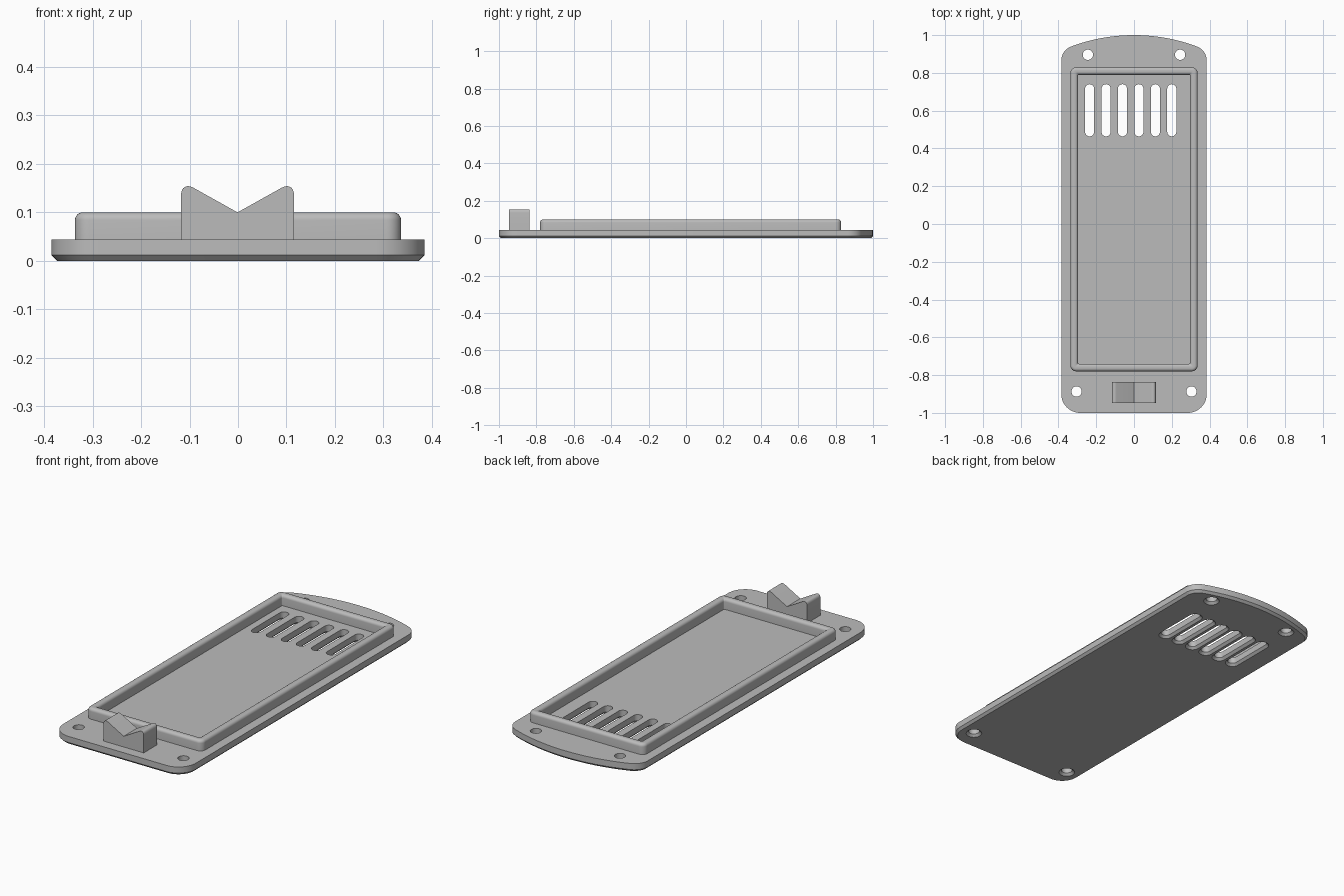
import bpy, bmesh
from math import sin, cos, pi, sqrt, asin, radians

if "Cube" in bpy.data.objects:
    bpy.data.objects.remove(bpy.data.objects["Cube"])

grey = bpy.data.materials.new("grey plastic")
grey.use_nodes = True
grey.diffuse_color = (0.5, 0.5, 0.5, 1)
grey.node_tree.nodes["Principled BSDF"].inputs["Base Color"].default_value = (0.5, 0.5, 0.5, 1)

PLATE_TOP = 0.044
CHAMFER = 0.012


def arc(cx, cy, r, start, end, n):
    return [(cx + r * cos(start + (end - start) * i / n),
             cy + r * sin(start + (end - start) * i / n)) for i in range(n + 1)]


def finish(name, bm):
    bmesh.ops.recalc_face_normals(bm, faces=bm.faces[:])
    mesh = bpy.data.meshes.new(name)
    bm.to_mesh(mesh)
    bm.free()
    mesh.materials.append(grey)
    ob = bpy.data.objects.new(name, mesh)
    bpy.context.collection.objects.link(ob)
    return ob


def loft(name, rings, closed=False):
    """Skin equal-length outlines; cap the ends, or join last to first."""
    bm = bmesh.new()
    loops = [[bm.verts.new((x, y, z)) for x, y in pts] for pts, z in rings]
    pairs = list(zip(loops, loops[1:]))
    if closed:
        pairs.append((loops[-1], loops[0]))
    else:
        bm.faces.new(loops[0])
        bm.faces.new(loops[-1])
    for a, b in pairs:
        for i in range(len(a)):
            j = (i + 1) % len(a)
            bm.faces.new((a[i], a[j], b[j], b[i]))
    return finish(name, bm)


def smooth(ob):
    bpy.ops.object.select_all(action='DESELECT')
    ob.select_set(True)
    bpy.context.view_layer.objects.active = ob
    bpy.ops.object.shade_smooth_by_angle(angle=radians(30))


# Base plate: rounded front corners, bowed back edge, chamfered underside
def plate_outline(d):
    half, rf, rb, bow = 0.385, 0.1, 0.08, 0.95
    bx = half - rb
    by = 1 - bow + sqrt((bow - rb) ** 2 - bx ** 2)
    t = asin(bx / (bow - rb))
    return (arc(half - rf, rf - 1, rf - d, -pi / 2, 0, 12)
            + arc(bx, by, rb - d, 0, pi / 2 - t, 12)
            + arc(0, 1 - bow, bow - d, pi / 2 - t, pi / 2 + t, 32)[1:-1]
            + arc(-bx, by, rb - d, pi / 2 + t, pi, 12)
            + arc(rf - half, rf - 1, rf - d, pi, 1.5 * pi, 12))


plate = loft("base_plate", [(plate_outline(CHAMFER), 0),
                            (plate_outline(0), CHAMFER),
                            (plate_outline(0), PLATE_TOP)])


# Vent slots and screw holes, each flared at the underside
def cut(x, y, r, half_len):
    def ring(rad):
        return (arc(x, y + half_len, rad, 0, pi, 16)
                + arc(x, y - half_len, rad, pi, 2 * pi, 16))
    below = 0.004
    cutter = loft("cutter", [(ring(r + CHAMFER + below), -below),
                             (ring(r), CHAMFER), (ring(r), 0.1)])
    mod = plate.modifiers.new("cut", 'BOOLEAN')
    mod.operation = 'DIFFERENCE'
    mod.solver = 'EXACT'
    mod.object = cutter
    bpy.context.view_layer.objects.active = plate
    bpy.ops.object.modifier_apply(modifier=mod.name)
    bpy.data.objects.remove(cutter)


for i in range(6):
    cut(-0.235 + i * 0.087, 0.602, 0.024, 0.114)
for side in (-1, 1):
    cut(side * 0.304, -0.887, 0.027, 0.0005)
    cut(side * 0.244, 0.896, 0.027, 0.0005)
smooth(plate)


# Raised rim with rounded top edges
def rim_outline(d):
    hx, hy, r = 0.3365 - d, 0.805 - d, max(0.03 - d, 0.006)
    pts = []
    for k, (sx, sy) in enumerate([(1, 1), (-1, 1), (-1, -1), (1, -1)]):
        pts += arc(sx * (hx - r), 0.025 + sy * (hy - r), r,
                   k * pi / 2, (k + 1) * pi / 2, 8)
    return pts


width, fillet, top = 0.04, 0.016, 0.1
angles = [i * pi / 12 for i in range(7)]
section = [(0, PLATE_TOP - 0.002)]
section += [(fillet * (1 - cos(a)), top - fillet * (1 - sin(a))) for a in angles]
section += [(width - d, z) for d, z in reversed(section)]
smooth(loft("raised_rim", [(rim_outline(d), z) for d, z in section], closed=True))

# Notched latch block with rounded tips
bm = bmesh.new()
w, tip = 0.1165, 0.165
profile = [(-w, 0.042), (w, 0.042), (w, tip), (0, 0.1), (-w, tip)]
front = [bm.verts.new((x - 0.001, -0.947, z)) for x, z in profile]
face = bm.faces.new(front)
back = bmesh.ops.extrude_face_region(bm, geom=[face])["geom"]
for v in back:
    if isinstance(v, bmesh.types.BMVert):
        v.co.y = -0.836
tips = [e for e in bm.edges if all(v.co.z > 0.16 for v in e.verts)]
bmesh.ops.bevel(bm, geom=tips, offset=0.029, offset_type='OFFSET',
                segments=8, profile=0.5, affect='EDGES')
smooth(finish("notched_latch", bm))
